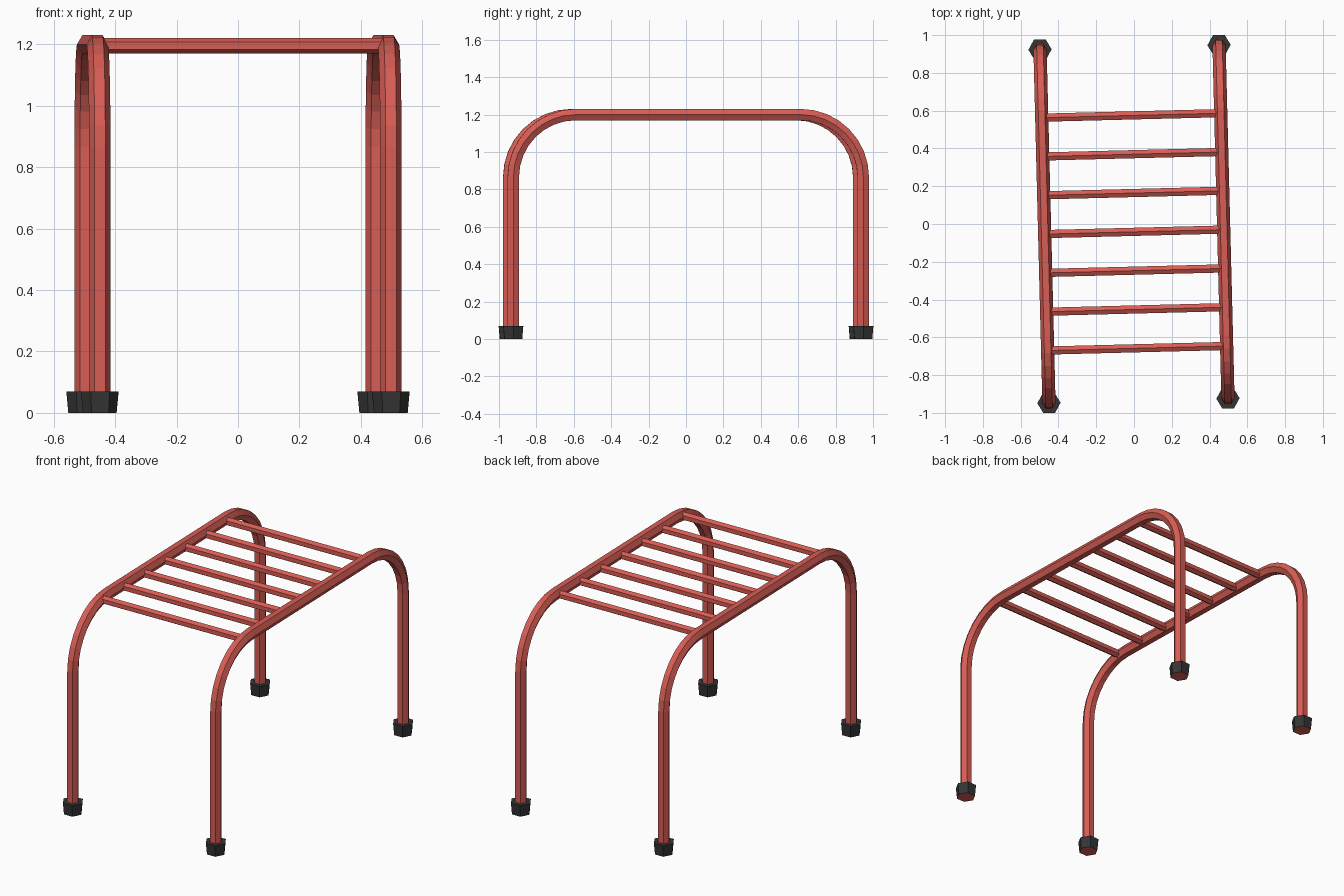
import bpy, bmesh
from math import sin, cos, pi, radians
from mathutils import Vector, Matrix

if "Cube" in bpy.data.objects:
    bpy.data.objects.remove(bpy.data.objects["Cube"])

YAW = Matrix.Rotation(radians(1.45), 4, 'Z')   # whole frame sits slightly turned
RAIL_X, LEG_Y, TOP_Z, BEND = 0.474, 0.936, 1.20, 0.335
STEPS = 8


def material(name, rgb):
    m = bpy.data.materials.new(name)
    m.diffuse_color = (*rgb, 1)
    m.use_nodes = True
    m.node_tree.nodes["Principled BSDF"].inputs["Base Color"].default_value = m.diffuse_color
    return m


red = material("red_paint", (0.68, 0.11, 0.09))
black = material("black_rubber", (0.035, 0.035, 0.035))


def finish(name, bm, *mats):
    bmesh.ops.recalc_face_normals(bm, faces=bm.faces)
    bm.transform(YAW)
    me = bpy.data.meshes.new(name)
    bm.to_mesh(me)
    bm.free()
    for m in mats:
        me.materials.append(m)
    ob = bpy.data.objects.new(name, me)
    bpy.context.collection.objects.link(ob)


def loft(rings):
    """Skin equal-length rings of points into a capped solid."""
    bm = bmesh.new()
    rows = [[bm.verts.new(p) for p in r] for r in rings]
    n = len(rows[0])
    for a, b in zip(rows, rows[1:]):
        for i in range(n):
            j = (i + 1) % n
            bm.faces.new((a[i], a[j], b[j], b[i]))
    bm.faces.new(rows[0])
    bm.faces.new(rows[-1])
    return bm


def hexagon(centre, u, v, r, turn=0.0):
    return [centre + r * (cos(turn + i * pi / 3) * u + sin(turn + i * pi / 3) * v)
            for i in range(6)]


X, Y, Z = Vector((1, 0, 0)), Vector((0, 1, 0)), Vector((0, 0, 1))


# Side rails: one hexagonal tube bent into two legs and a top bar
def rail(name, x):
    path = [(-LEG_Y, 0.03, 0.0)]
    for side in (-1, 1):
        for k in range(STEPS + 1):
            t = pi / 2 * k / STEPS + (0 if side < 0 else pi / 2)
            path.append((side * (LEG_Y - BEND) - BEND * cos(t),
                         TOP_Z - BEND + BEND * sin(t), t))
    path.append((LEG_Y, 0.03, pi))
    rings = [hexagon(Vector((x, y, z)), X, -cos(t) * Y + sin(t) * Z, 0.035)
             for y, z, t in path]
    finish(name, loft(rings), red)


for side, sx in (("left", -1), ("right", 1)):
    rail(side + "_rail", sx * RAIL_X)
    # Tapered feet with a painted underside
    for end, sy in (("front", -1), ("back", 1)):
        base = Vector((sx * RAIL_X, sy * LEG_Y, 0))
        bm = loft([hexagon(base, X, Y, 0.055), hexagon(base + 0.07 * Z, X, Y, 0.0615)])
        for f in bm.faces:
            if f.calc_center_median().z < 0.001:
                f.material_index = 1
        finish(f"{end}_{side}_foot", bm, black, red)

# Rungs between the rails
for k in range(7):
    c = Vector((0, -0.658 + k * 0.2055, 1.195))
    finish(f"rung_{k + 1}",
           loft([hexagon(c + s * (RAIL_X - 0.01) * X, Y, Z, 0.025, pi / 6) for s in (-1, 1)]),
           red)
